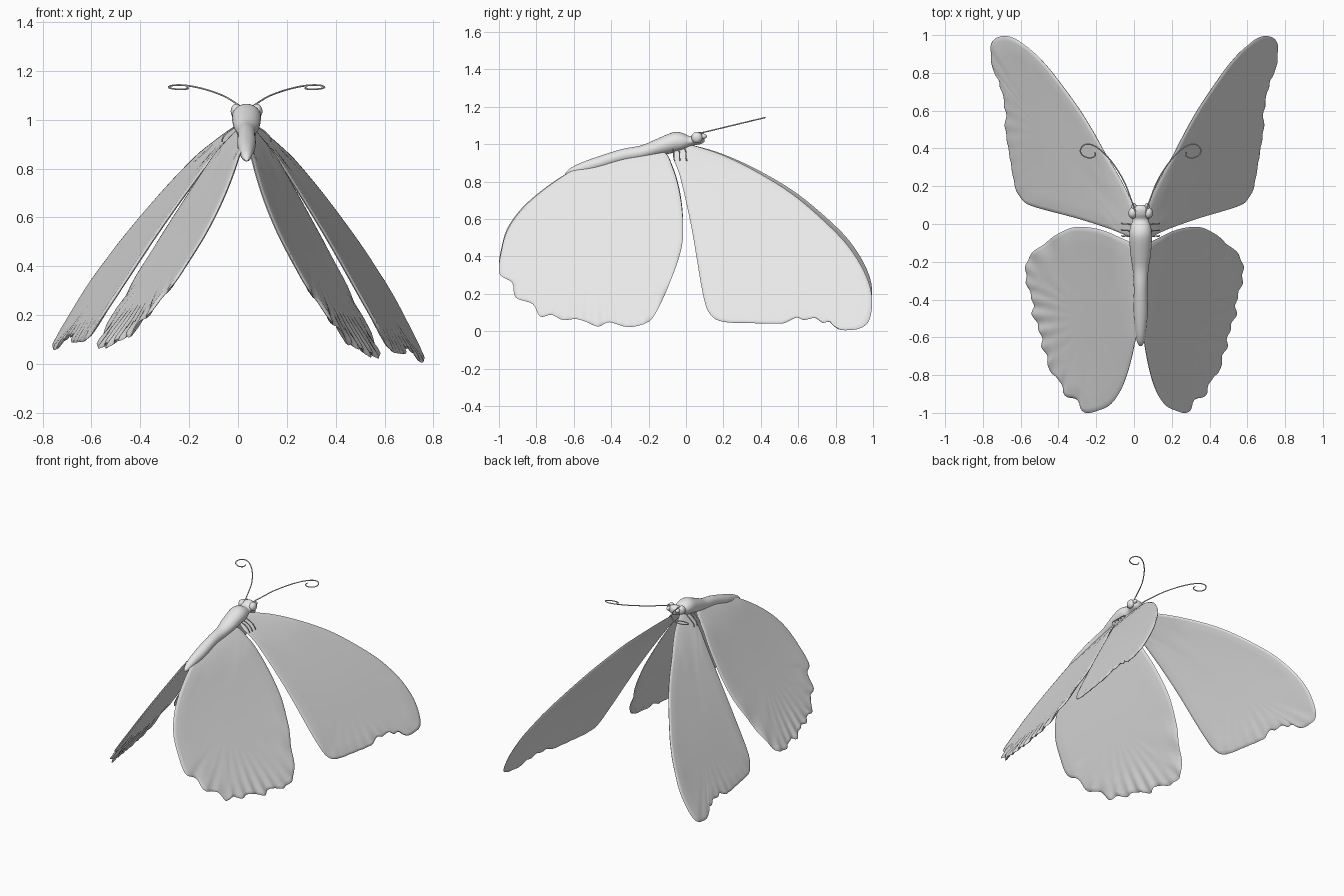
import bpy, bmesh, math
from mathutils import Vector

if "Cube" in bpy.data.objects:
    bpy.data.objects.remove(bpy.data.objects["Cube"])

CX = 0.035  # body centre line
mat = bpy.data.materials.new("plain_grey")
mat.diffuse_color = (0.8, 0.8, 0.8, 1)
mat.use_nodes = True
mat.node_tree.nodes["Principled BSDF"].inputs["Base Color"].default_value = mat.diffuse_color


def finish(ob, angle=40):
    ob.data.materials.append(mat)
    bpy.ops.object.select_all(action='DESELECT')
    ob.select_set(True)
    bpy.context.view_layer.objects.active = ob
    bpy.ops.object.shade_smooth_by_angle(angle=math.radians(angle))
    return ob


def from_bmesh(bm, name, angle=40):
    bmesh.ops.recalc_face_normals(bm, faces=bm.faces[:])
    me = bpy.data.meshes.new(name)
    bm.to_mesh(me)
    bm.free()
    ob = bpy.data.objects.new(name, me)
    bpy.context.collection.objects.link(ob)
    return finish(ob, angle)


def smooth_path(pts, steps=5, closed=True):
    """Catmull-Rom samples through the points."""
    n, out = len(pts), []
    P = [Vector(p) for p in pts]
    get = (lambda i: P[i % n]) if closed else (lambda i: P[max(0, min(n - 1, i))])
    for i in range(n if closed else n - 1):
        a, b, c, d = get(i - 1), get(i), get(i + 1), get(i + 2)
        for k in range(steps):
            t = k / steps
            out.append(0.5 * (2 * b + (c - a) * t + (2 * a - 5 * b + 4 * c - d) * t * t
                              + (3 * b - a - 3 * c + d) * t ** 3))
    if not closed:
        out.append(P[-1])
    return out


def wing(name, outline, centre, plane, bulge, ripple, side):
    """Thin lens-shaped sheet: rings from the outline to a centre point."""
    a, b, c = plane
    rim, mid = smooth_path(outline), Vector(centre)
    bm = bmesh.new()

    def vert(p, off):
        y, z = p
        h = 1 - z
        x = a + b * h + c * y + bulge * math.sin(math.pi * h)
        x += off - 0.03 * max(0, 1 - h / 0.15)   # root tucks into the body
        d = x - CX
        if side < 0:                             # left wings sit 4 degrees higher
            s, k = math.sin(math.radians(4)), math.cos(math.radians(4))
            d, h = d * k + h * s, h * k - d * s
        return bm.verts.new((CX + side * d, y, 1 - h))

    def ring(t, half):
        row = []
        for p in rim:
            q = mid + (p - mid) * t
            low = max(0, min(1, (0.5 - q.y) / 0.3))
            wave = ripple * low * max(0, (t - 0.6) / 0.4) * math.sin(q.x * 75)
            row.append(vert(q, half + wave))
        return row

    edge = ring(1, 0)
    for sgn in (1, -1):
        prev = edge
        for t, half in ((0.985, 0.006), (0.95, 0.008), (0.8, 0.007), (0.6, 0.006), (0.3, 0.006)):
            row = ring(t, half * sgn)
            for i in range(len(rim)):
                j = (i + 1) % len(rim)
                bm.faces.new((prev[i], prev[j], row[j], row[i]))
            prev = row
        tip = vert(mid, 0.006 * sgn)
        for i in range(len(rim)):
            bm.faces.new((prev[i], prev[(i + 1) % len(rim)], tip))
    return from_bmesh(bm, name, 60)


# Wing outlines as (y, z)
fore = [(-0.03, 1.0), (0.03, 0.995), (0.2, 0.94), (0.4, 0.84), (0.6, 0.71), (0.8, 0.53),
        (0.9, 0.41), (0.97, 0.28), (0.995, 0.17), (0.98, 0.06), (0.93, 0.015), (0.84, 0.005),
        (0.8, 0.02), (0.765, 0.05), (0.73, 0.045), (0.69, 0.07), (0.63, 0.06), (0.59, 0.072),
        (0.53, 0.045), (0.48, 0.04), (0.35, 0.043), (0.2, 0.05), (0.13, 0.09), (0.09, 0.2),
        (0.03, 0.55), (-0.03, 0.82), (-0.07, 0.94)]
hind = [(-0.13, 0.965), (-0.3, 0.95), (-0.48, 0.92), (-0.6, 0.865), (-0.75, 0.765), (-0.87, 0.66),
        (-0.95, 0.55), (-0.985, 0.44), (-0.998, 0.31), (-0.93, 0.26), (-0.91, 0.18), (-0.82, 0.145),
        (-0.78, 0.078), (-0.72, 0.088), (-0.66, 0.06), (-0.59, 0.065), (-0.54, 0.052),
        (-0.47, 0.025), (-0.41, 0.048), (-0.31, 0.022), (-0.21, 0.045), (-0.16, 0.1),
        (-0.09, 0.25), (-0.03, 0.42), (-0.015, 0.55), (-0.03, 0.72), (-0.07, 0.87)]
for side, tag in ((1, "right"), (-1, "left")):
    wing("forewing_" + tag, fore, (0.47, 0.42), (0.068, 0.56, 0.151), 0.018, 0.002, side)
    wing("hindwing_" + tag, hind, (-0.5, 0.5), (0.088, 0.55, 0.175), -0.012, 0.006, side)


# Body: elliptical sections (y, centre z, half width, half height)
sections = [(-0.645, 0.838, 0.008, 0.008), (-0.62, 0.85, 0.02, 0.02), (-0.56, 0.87, 0.03, 0.031),
            (-0.46, 0.9, 0.038, 0.037), (-0.34, 0.937, 0.036, 0.037), (-0.24, 0.955, 0.042, 0.038),
            (-0.16, 0.98, 0.054, 0.046), (-0.07, 1.008, 0.06, 0.055), (-0.02, 1.012, 0.056, 0.048),
            (0.02, 1.015, 0.043, 0.028), (0.05, 1.027, 0.05, 0.032), (0.08, 1.033, 0.045, 0.032),
            (0.1, 1.033, 0.022, 0.02)]
bm = bmesh.new()
N, prev = 24, None
for y, z, w, h in smooth_path(sections, 4, False):
    row = [bm.verts.new((CX + w * math.cos(2 * math.pi * i / N), y, z + h * math.sin(2 * math.pi * i / N)))
           for i in range(N)]
    if prev:
        for i in range(N):
            j = (i + 1) % N
            bm.faces.new((prev[i], prev[j], row[j], row[i]))
    else:
        bm.faces.new(row)
    prev = row
bm.faces.new(prev)
from_bmesh(bm, "body", 60)


def ball(name, loc, scale):
    bpy.ops.mesh.primitive_uv_sphere_add(segments=20, ring_count=12, radius=1, location=loc)
    ob = bpy.context.object
    ob.name, ob.scale = name, scale
    return finish(ob, 60)


def tube(name, pts, radius):
    cu = bpy.data.curves.new(name, 'CURVE')
    cu.dimensions = '3D'
    cu.bevel_depth, cu.bevel_resolution, cu.use_fill_caps = radius, 2, True
    path = smooth_path(pts, 6, False)
    sp = cu.splines.new('POLY')
    sp.points.add(len(path) - 1)
    for q, p in zip(sp.points, path):
        q.co = (*p, 1)
    cu.materials.append(mat)
    ob = bpy.data.objects.new(name, cu)
    bpy.context.collection.objects.link(ob)


# Antenna path as (offset from centre line, y), ending in a curl
feeler = [(0.025, 0.06), (0.05, 0.13), (0.09, 0.23), (0.15, 0.325), (0.21, 0.39), (0.26, 0.42),
          (0.3, 0.418), (0.319, 0.39), (0.305, 0.362), (0.27, 0.35), (0.242, 0.36), (0.242, 0.38)]
for side, tag in ((1, "right"), (-1, "left")):
    ball("eye_" + tag, (CX + side * 0.042, 0.058, 1.035), (0.023, 0.03, 0.03))
    ball("palp_" + tag, (CX + side * 0.035, 0.092, 1.042), (0.013, 0.02, 0.014))
    tube("antenna_" + tag, [(CX + side * d, y, 1.055 + 0.24 * (y - 0.06)) for d, y in feeler], 0.0035)
    # Three thin legs
    for k, y in enumerate((-0.065, -0.035, 0.0)):
        tube(f"leg_{tag}_{k}", [(CX + side * 0.02, y - 0.01, 0.985), (CX + side * 0.07, y, 0.955),
                                (CX + side * 0.095, y, 0.93), (CX + side * 0.1, y + 0.004, 0.91)], 0.003)
